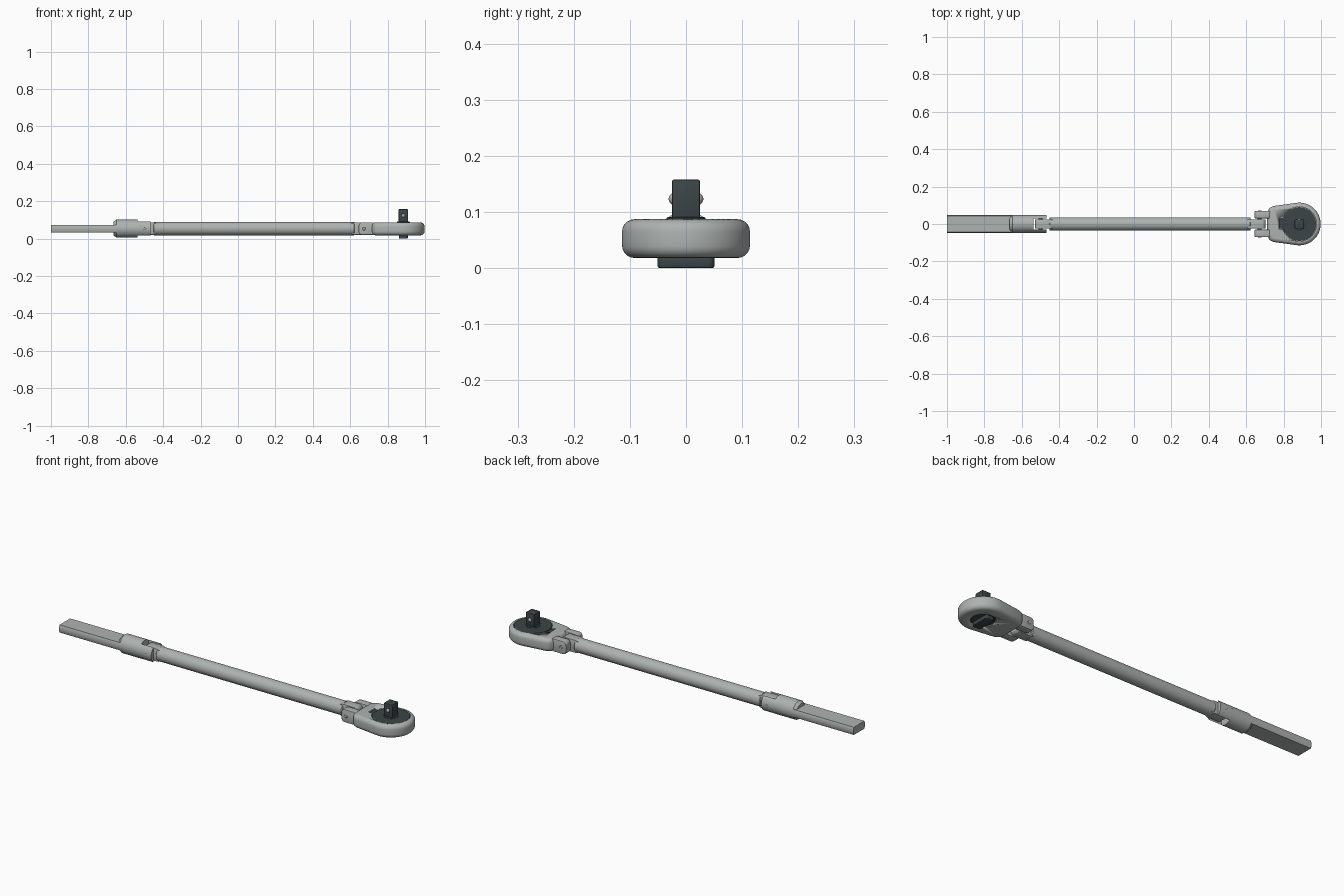
import bpy, bmesh, math
from mathutils import Vector

if "Cube" in bpy.data.objects:
    bpy.data.objects.remove(bpy.data.objects["Cube"])

ZC = 0.054          # centre line height of the tool
HX = 0.884          # centre of the ratchet head

def material(name, col):
    m = bpy.data.materials.new(name)
    m.diffuse_color = (*col, 1)
    m.use_nodes = True
    m.node_tree.nodes["Principled BSDF"].inputs["Base Color"].default_value = m.diffuse_color
    return m

DARK = material("dark_steel", (0.045, 0.06, 0.065))
STEEL = material("steel", (0.42, 0.45, 0.44))

def finish(name, bm, mat=STEEL, bevel=0, segs=2):
    bmesh.ops.recalc_face_normals(bm, faces=bm.faces)
    me = bpy.data.meshes.new(name)
    bm.to_mesh(me)
    bm.free()
    ob = bpy.data.objects.new(name, me)
    bpy.context.collection.objects.link(ob)
    ob.data.materials.append(mat)
    bpy.ops.object.select_all(action='DESELECT')
    ob.select_set(True)
    bpy.context.view_layer.objects.active = ob
    if bevel:
        m = ob.modifiers.new("bevel", 'BEVEL')
        m.width, m.segments, m.limit_method = bevel, segs, 'ANGLE'
        m.angle_limit = math.radians(35)
        bpy.ops.object.modifier_apply(modifier=m.name)
    bpy.ops.object.shade_smooth_by_angle(angle=math.radians(32))
    return ob

def to3(axis, t, a, b):
    return {'x': Vector((t, a, b)), 'y': Vector((a, t, b)), 'z': Vector((a, b, t))}[axis]

def prism(name, pts, axis, t0, t1, **kw):
    bm = bmesh.new()
    f = bm.faces.new([bm.verts.new(to3(axis, t0, *p)) for p in pts])
    r = bmesh.ops.extrude_face_region(bm, geom=[f])
    vs = [v for v in r['geom'] if isinstance(v, bmesh.types.BMVert)]
    bmesh.ops.translate(bm, verts=vs, vec=to3(axis, t1 - t0, 0, 0))
    return finish(name, bm, **kw)

def lathe(name, prof, axis, a, b, n=48, **kw):
    """Closed turned solid; prof is (position along axis, radius)."""
    bm = bmesh.new()
    rings = [[bm.verts.new(to3(axis, t, a + r * math.cos(2 * math.pi * i / n),
                               b + r * math.sin(2 * math.pi * i / n)))
              for i in range(n)] for t, r in prof]
    for p, q in zip(rings, rings[1:]):
        for i in range(n):
            j = (i + 1) % n
            bm.faces.new((p[i], p[j], q[j], q[i]))
    bm.faces.new(rings[0])
    bm.faces.new(rings[-1])
    return finish(name, bm, **kw)

def rect(a0, a1, b0, b1):
    return [(a0, b0), (a1, b0), (a1, b1), (a0, b1)]

def arc(cx, cy, r, d0, d1, n):
    return [(cx + r * math.cos(math.radians(d0 + (d1 - d0) * i / n)),
             cy + r * math.sin(math.radians(d0 + (d1 - d0) * i / n))) for i in range(n + 1)]

def round_rect(a0, a1, b0, b1, r):
    return (arc(a1 - r, b1 - r, r, 0, 90, 6) + arc(a0 + r, b1 - r, r, 90, 180, 6)
            + arc(a0 + r, b0 + r, r, 180, 270, 6) + arc(a1 - r, b0 + r, r, 270, 360, 6))

def cut(ob, cutter):
    m = ob.modifiers.new("cut", 'BOOLEAN')
    m.operation, m.object, m.solver = 'DIFFERENCE', cutter, 'EXACT'
    bpy.context.view_layer.objects.active = ob
    bpy.ops.object.modifier_apply(modifier=m.name)
    bpy.data.objects.remove(cutter)

# Handle: flat bar, round socket and two fork cheeks
R = 0.048
a = math.degrees(math.asin(0.02 / R))
prism("handle_bar", arc(0, ZC, R, -a, a, 6) + arc(0, ZC, R, 180 - a, 180 + a, 6), 'x', -1, -0.65)
lathe("handle_socket", [(-0.665, 0.037), (-0.65, R), (-0.537, R)], 'x', 0, ZC)
c = math.degrees(math.acos(0.029 / R))
for side, mid in (("left", 0), ("right", 180)):
    prism("handle_fork_" + side, arc(0, ZC, R, mid - c, mid + c, 16), 'x', -0.54, -0.468)

# Shaft with a flat tongue at each end
lathe("shaft", [(-0.452, 0.032), (-0.448, 0.036), (0.62, 0.036), (0.624, 0.032)], 'x', 0, ZC)
for name, x0, x1 in (("shaft_tongue_rear", -0.53, -0.43), ("shaft_tongue_front", 0.60, 0.703)):
    prism(name, round_rect(x0, x1, ZC - 0.033, ZC + 0.033, 0.02), 'y', -0.025, 0.025, bevel=0.002)

# Hinge pins
for name, x, w in (("hinge_pin_rear", -0.5, 0.048), ("hinge_pin_front", 0.672, 0.072)):
    lathe(name, [(-w, 0.007), (-w + 0.003, 0.011), (w - 0.003, 0.011), (w, 0.007)], 'y', x, ZC, n=24)

# Ratchet head, with recesses for selector and pawl
outline = (arc(HX, 0, 0.114, -97, 97, 48) + [(0.745, 0.096), (0.728, 0.088), (0.712, 0.07)]
           + [(0.712, -0.07), (0.728, -0.088), (0.745, -0.096)])
head = prism("ratchet_head", outline, 'z', 0.018, 0.087, bevel=0.022, segs=5)
cut(head, lathe("selector_cutter", [(0.0, 0.058), (0.026, 0.058)], 'z', HX, 0))
cut(head, lathe("disc_cutter", [(0.078, 0.092), (0.1, 0.092)], 'z', HX, 0))
cut(head, prism("pawl_cutter", rect(0.772, 0.82, -0.027, 0.027), 'z', 0.07, 0.1))
for side, s in (("left", 1), ("right", -1)):
    prism("head_fork_" + side, round_rect(0.645, 0.735, 0.02, 0.087, 0.018), 'y',
          s * 0.03, s * 0.07, bevel=0.004)

# Drive: cover disc, pawl, collar, square and detent ball
lathe("cover_disc", [(0.075, 0.09), (0.085, 0.09), (0.087, 0.087)], 'z', HX, 0, mat=DARK)
prism("pawl_button", rect(0.775, 0.81, -0.023, 0.023), 'z', 0.068, 0.082, mat=DARK)
lathe("drive_collar", [(0.084, 0.035), (0.089, 0.035), (0.091, 0.032)], 'z', HX, 0, mat=DARK)
prism("drive_square", rect(HX - 0.025, HX + 0.025, -0.025, 0.025), 'z', 0.085, 0.158,
      mat=DARK, bevel=0.004)
lathe("detent_ball", [(s * (0.017 + 0.014 * math.sin(t)), 0.001 + 0.011 * math.cos(t))
                      for s, ts in ((-1, (1.57, 1.1, 0.7, 0.3, 0)), (1, (0, 0.3, 0.7, 1.1, 1.57)))
                      for t in ts], 'y', HX, 0.123, n=20)

# Direction selector underneath
lathe("selector_disc", [(0.019, 0.054), (0.021, 0.056), (0.028, 0.056)], 'z', HX, 0, mat=DARK)
prism("selector_lever", round_rect(HX - 0.024, HX + 0.024, -0.051, 0.051, 0.012), 'z', 0, 0.022,
      mat=DARK, bevel=0.004)
